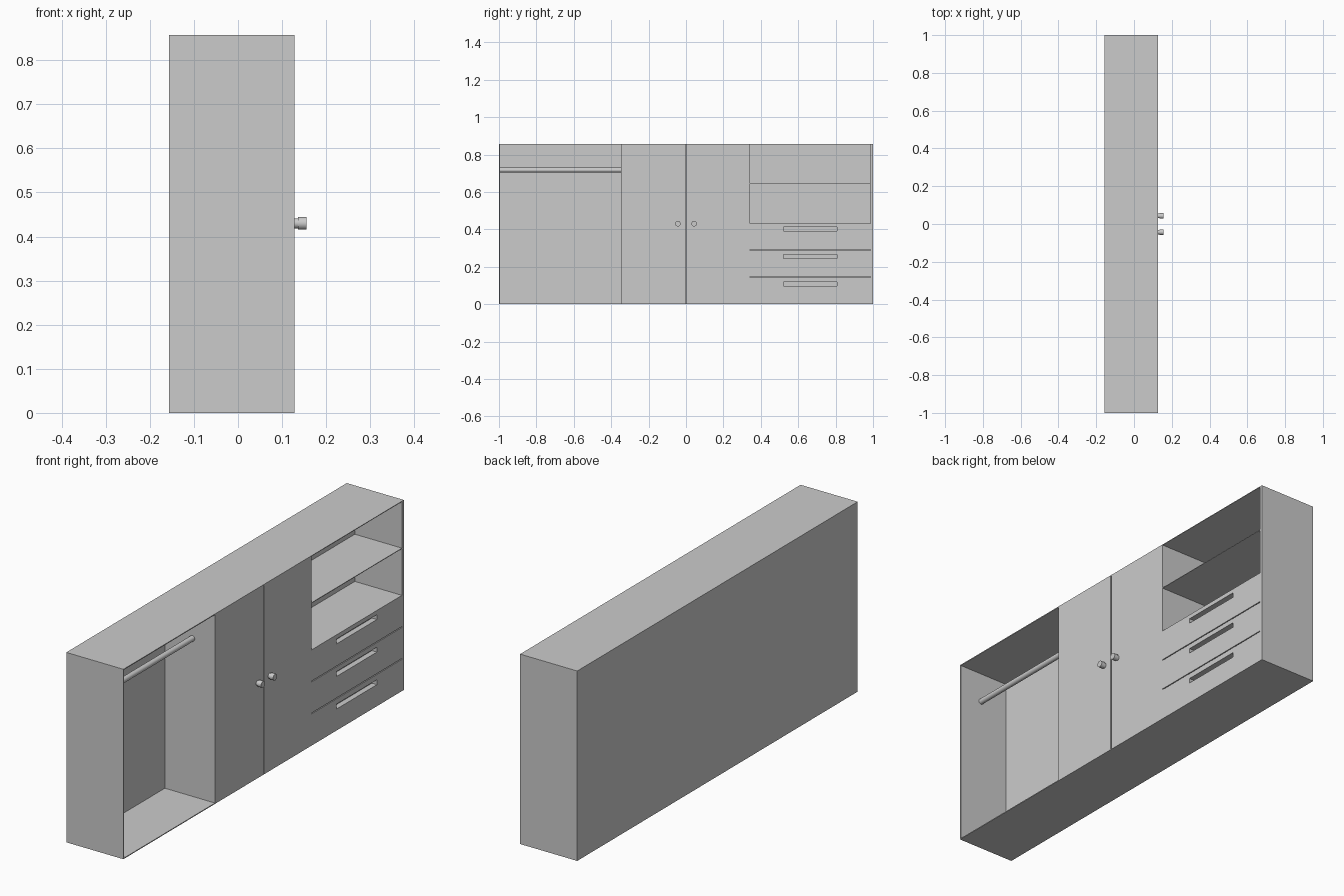
import bpy
import math

if "Cube" in bpy.data.objects:
    bpy.data.objects.remove(bpy.data.objects["Cube"])

BACK, FRONT = -0.157, 0.128
HEIGHT = 0.857


def box(name, x0, x1, y0, y1, z0, z1):
    bpy.ops.mesh.primitive_cube_add(
        size=1, location=((x0 + x1) / 2, (y0 + y1) / 2, (z0 + z1) / 2))
    ob = bpy.context.object
    ob.name = name
    ob.scale = (x1 - x0, y1 - y0, z1 - z0)
    bpy.ops.object.transform_apply(location=True, rotation=True, scale=True)
    return ob


def cylinder(name, radius, start, end, axis, sides=32):
    mid = [(a + b) / 2 for a, b in zip(start, end)]
    depth = math.dist(start, end)
    rot = (0, math.pi / 2, 0) if axis == 'X' else (math.pi / 2, 0, 0)
    bpy.ops.mesh.primitive_cylinder_add(
        vertices=sides, radius=radius, depth=depth, location=mid, rotation=rot)
    ob = bpy.context.object
    ob.name = name
    bpy.ops.object.shade_smooth_by_angle()
    return ob


def carve(target, x_deep, y0, y1, z0, z1):
    """Cut a box-shaped recess into the open front of the cabinet."""
    cutter = box("cutter", x_deep, FRONT + 0.05, y0, y1, z0, z1)
    mod = target.modifiers.new("recess", 'BOOLEAN')
    mod.operation = 'DIFFERENCE'
    mod.solver = 'EXACT'
    mod.object = cutter
    bpy.context.view_layer.objects.active = target
    bpy.ops.object.modifier_apply(modifier=mod.name)
    bpy.data.objects.remove(cutter, do_unlink=True)


# Cabinet body
cabinet = box("cabinet_body", BACK, FRONT, -1, 1, 0, HEIGHT)

# Open hanging bay
carve(cabinet, -0.122, -0.995, -0.347, 0.004, HEIGHT - 0.004)

# Open niches separated by a thin shelf
carve(cabinet, -0.107, 0.342, 0.986, 0.432, 0.642)
carve(cabinet, -0.107, 0.342, 0.986, 0.645, HEIGHT - 0.003)

# Gap between the two doors
carve(cabinet, FRONT - 0.015, -0.0025, 0.0025, 0.004, HEIGHT - 0.004)

# Gaps between the drawers
for z in (0.145, 0.289):
    carve(cabinet, FRONT - 0.012, 0.342, 0.986, z - 0.002, z + 0.002)

# Recessed drawer pulls
for z in (0.108, 0.255, 0.402):
    carve(cabinet, FRONT - 0.025, 0.52, 0.808, z - 0.011, z + 0.011)

# Clothes rail
cylinder("hanging_rail", 0.0125, (0.015, -0.996, 0.717), (0.015, -0.346, 0.717), 'Y')

# Door knobs
for side, y in (("left", -0.043), ("right", 0.043)):
    cylinder(side + "_knob_stem", 0.0115, (FRONT - 0.001, y, 0.43), (0.137, y, 0.43), 'X')
    cylinder(side + "_knob_head", 0.0145, (0.136, y, 0.43), (0.155, y, 0.43), 'X')
